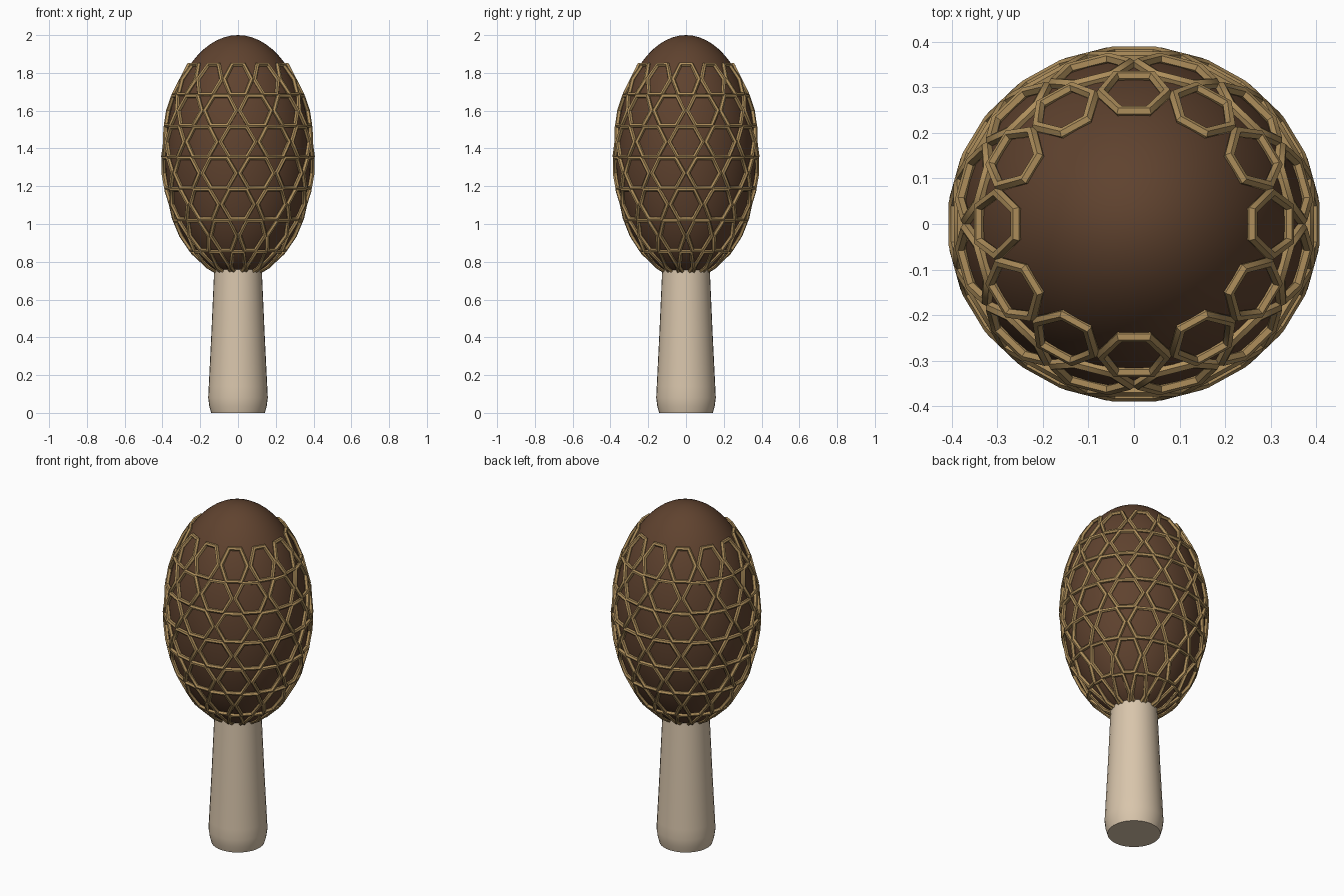
import bpy
import bmesh
import math

cube = bpy.data.objects.get("Cube")
if cube:
    bpy.data.objects.remove(cube, do_unlink=True)


def material(name, rgb):
    mat = bpy.data.materials.new(name)
    mat.use_nodes = True
    mat.diffuse_color = (*rgb, 1)
    bsdf = next(n for n in mat.node_tree.nodes if n.type == "BSDF_PRINCIPLED")
    bsdf.inputs["Base Color"].default_value = (*rgb, 1)
    return mat


dark_brown = material("dark brown", (0.115, 0.055, 0.028))
tan = material("tan", (0.42, 0.27, 0.105))
cream = material("cream", (0.69, 0.56, 0.41))

CAP_Z, CAP_HALF = 1.36, 0.64


def finish(obj, angle):
    bpy.ops.object.select_all(action="DESELECT")
    obj.select_set(True)
    bpy.context.view_layer.objects.active = obj
    bpy.ops.object.shade_smooth_by_angle(angle=math.radians(angle))


def add_mesh(name, bm, mat):
    mesh = bpy.data.meshes.new(name)
    bmesh.ops.recalc_face_normals(bm, faces=bm.faces)
    bm.to_mesh(mesh)
    bm.free()
    mesh.materials.append(mat)
    obj = bpy.data.objects.new(name, mesh)
    bpy.context.collection.objects.link(obj)
    return obj


# Egg-shaped cap
bpy.ops.mesh.primitive_uv_sphere_add(segments=48, ring_count=32, radius=1,
                                     location=(0, 0, CAP_Z))
cap = bpy.context.object
cap.name = "cap"
cap.scale = (0.387, 0.371, CAP_HALF)
cap.data.materials.append(dark_brown)
finish(cap, 60)

# Tapered stem with a narrowed foot
bm = bmesh.new()
sides = 32
rings = []
for r, z in [(0.142, 0), (0.152, 0.035), (0.158, 0.08), (0.155, 0.14),
             (0.141, 0.42), (0.126, 0.76), (0.122, 0.85)]:
    rings.append([bm.verts.new((r * math.cos(math.tau * i / sides),
                                r * math.sin(math.tau * i / sides), z))
                  for i in range(sides)])
for low, high in zip(rings, rings[1:]):
    for i in range(sides):
        j = (i + 1) % sides
        bm.faces.new((low[i], low[j], high[j], high[i]))
bm.faces.new(rings[0])
bm.faces.new(rings[-1])
finish(add_mesh("stem", bm, cream), 40)


# Staggered rows of hexagonal ridges wrapped around the cap
def on_cap(theta, z):
    z = max(z, 0.74)
    f = math.sqrt(1 - ((z - CAP_Z) / CAP_HALF) ** 2)
    return (0.397 * f * math.cos(theta), 0.379 * f * math.sin(theta), z, 1)


PER_ROW, ROWS = 12, 7
STEP = math.tau / PER_ROW
curve = bpy.data.curves.new("ridges", "CURVE")
curve.dimensions = "3D"
curve.bevel_depth = 0.013
curve.bevel_resolution = 1
for row in range(ROWS):
    z = 1.765 - 0.165 * row
    for i in range(PER_ROW):
        theta = STEP * (i + 0.5 * (row % 2))
        spline = curve.splines.new("POLY")
        spline.points.add(5)
        spline.use_cyclic_u = True
        for k, point in enumerate(spline.points):
            a = math.tau * k / 6
            point.co = on_cap(theta + 0.237 * math.cos(a),
                              z + 0.0785 * math.sin(a) / math.sin(math.pi / 3))
curve_obj = bpy.data.objects.new("ridge_curve", curve)
bpy.context.collection.objects.link(curve_obj)
bpy.context.view_layer.update()
graph = bpy.context.evaluated_depsgraph_get()
bm = bmesh.new()
bm.from_mesh(bpy.data.meshes.new_from_object(curve_obj.evaluated_get(graph)))
bpy.data.objects.remove(curve_obj, do_unlink=True)
finish(add_mesh("honeycomb_ridges", bm, tan), 50)
